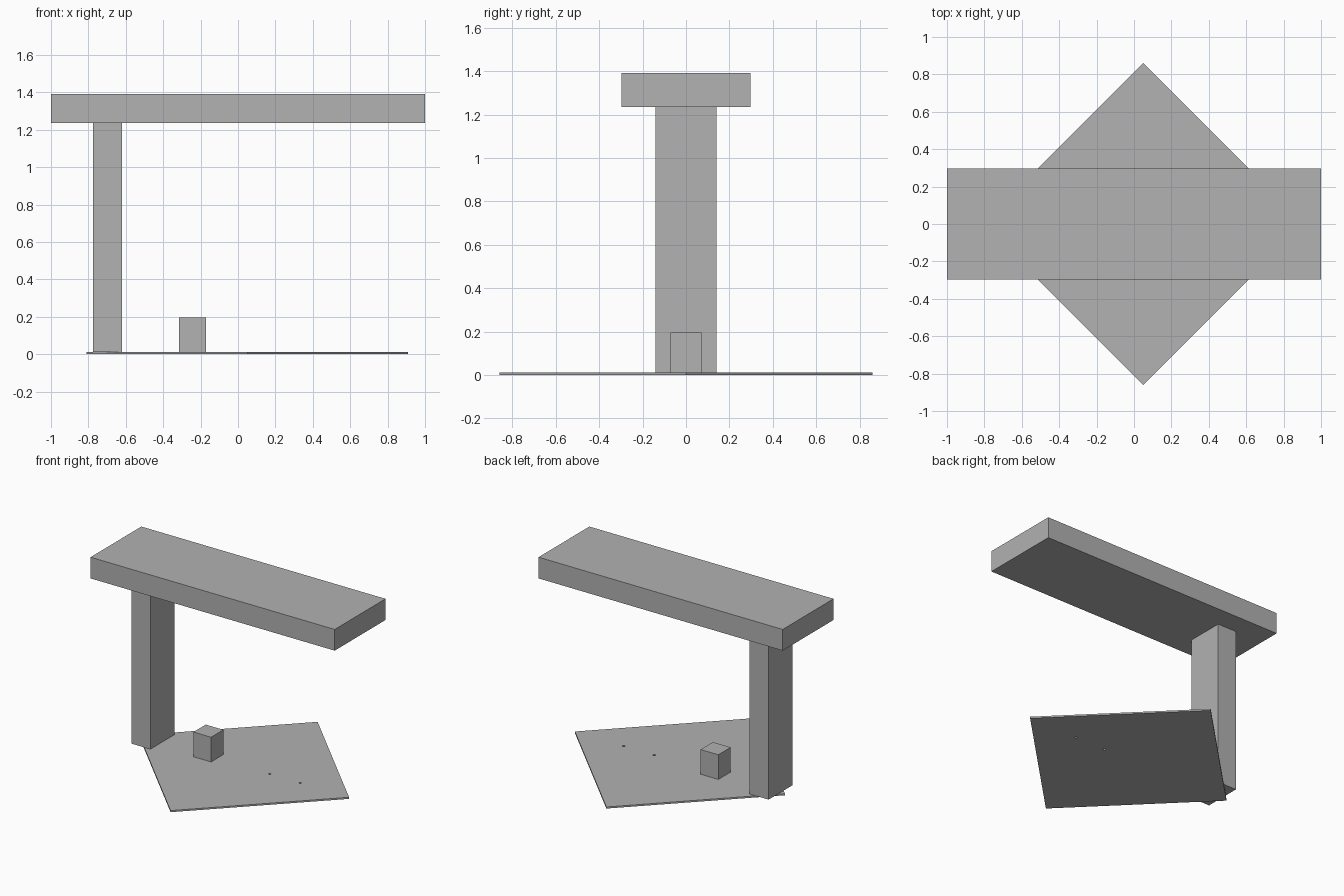
import bpy
import math

default_cube = bpy.data.objects.get("Cube")
if default_cube:
    bpy.data.objects.remove(default_cube, do_unlink=True)

# Single matte grey for every part
GREY = (0.445, 0.445, 0.445, 1.0)
grey = bpy.data.materials.new("plain grey")
grey.use_nodes = True
grey.diffuse_color = GREY
grey.node_tree.nodes["Principled BSDF"].inputs["Base Color"].default_value = GREY


def box(name, x, y, z, turn=0.0):
    """Box from (min, max) spans, optionally turned about z."""
    spans = (x, y, z)
    bpy.ops.mesh.primitive_cube_add(size=1, location=[(a + b) / 2 for a, b in spans])
    obj = bpy.context.object
    obj.name = name
    obj.scale = [b - a for a, b in spans]
    obj.rotation_euler.z = turn
    obj.data.materials.append(grey)
    return obj


def drill(target, x, y, radius):
    """Cut a small round hole straight through the target."""
    bpy.ops.mesh.primitive_cylinder_add(vertices=16, radius=radius, depth=0.2,
                                        location=(x, y, 0))
    cutter = bpy.context.object
    cutter.hide_render = True
    cutter.data.materials.append(grey)
    cut = target.modifiers.new("hole", 'BOOLEAN')
    cut.operation = 'DIFFERENCE'
    cut.solver = 'EXACT'
    cut.object = cutter
    bpy.context.view_layer.objects.active = target
    bpy.ops.object.modifier_apply(modifier=cut.name)
    bpy.data.objects.remove(cutter, do_unlink=True)


PLATE_TOP = 0.012
BEAM_BOTTOM = 1.235

# Square base plate standing on its corner in plan, with two screw holes
half = 0.86 / math.sqrt(2)
plate = box("base_plate", (0.05 - half, 0.05 + half), (-half, half),
            (0, PLATE_TOP), math.radians(45))
for hole_x in (0.26, 0.51):
    drill(plate, hole_x, 0, 0.009)

# Upright column, overhead beam and small block on the plate
box("column", (-0.775, -0.62), (-0.14, 0.14), (PLATE_TOP, BEAM_BOTTOM))
box("top_beam", (-1, 1), (-0.297, 0.297), (BEAM_BOTTOM, 1.392))
box("small_block", (-0.315, -0.17), (-0.072, 0.072), (PLATE_TOP, 0.195))
